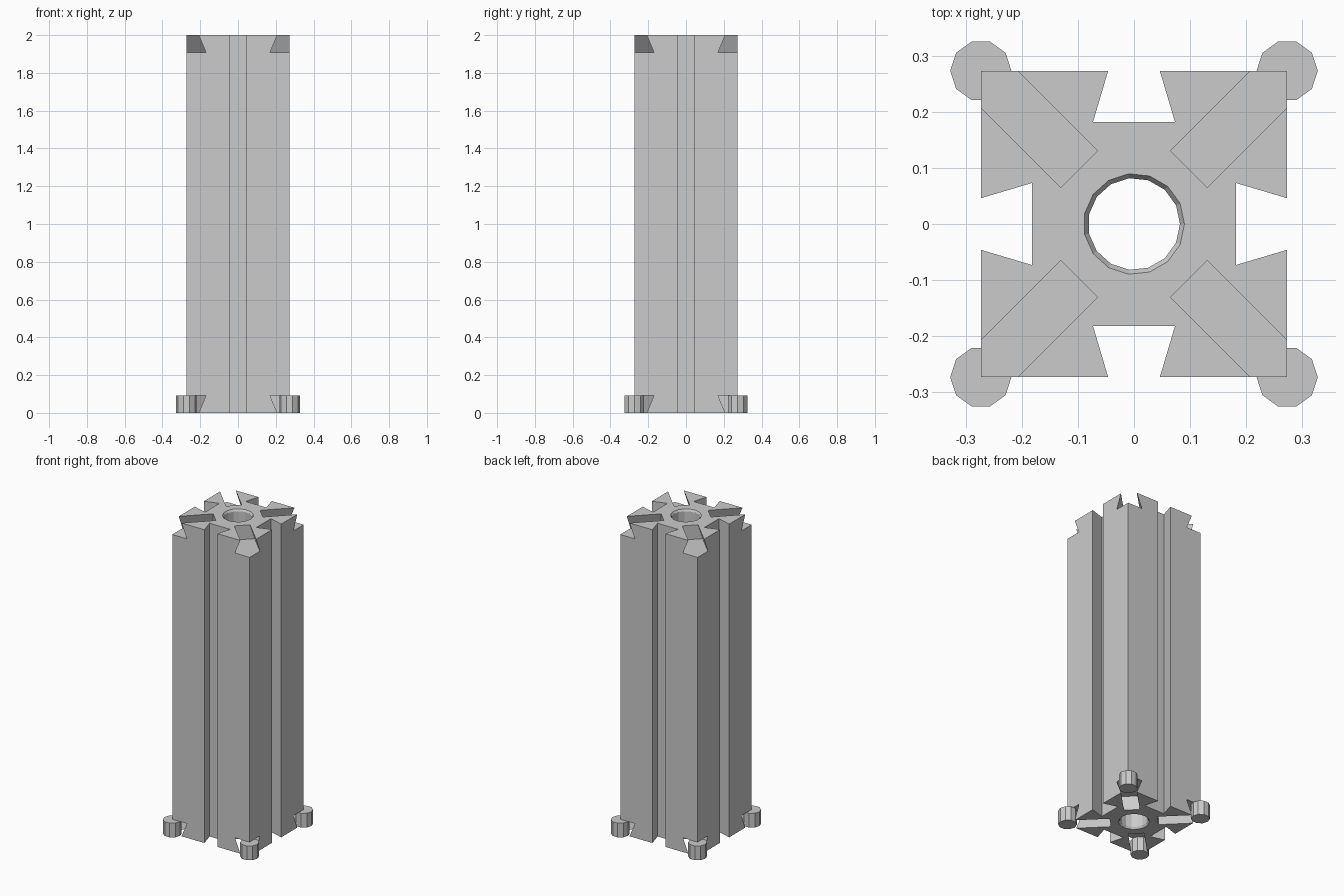
import bpy, bmesh
from math import sin, cos, pi, sqrt
from mathutils import Matrix, Vector

if "Cube" in bpy.data.objects:
    bpy.data.objects.remove(bpy.data.objects["Cube"], do_unlink=True)

H = 2.0          # column height
A = 0.273        # half width of the column
MOUTH, FLOOR, DEPTH = 0.046, 0.073, 0.091   # dovetail groove section

grey = bpy.data.materials.new("plain grey")
grey.use_nodes = True
colour = (0.6, 0.6, 0.6, 1)
grey.diffuse_color = colour
grey.node_tree.nodes["Principled BSDF"].inputs["Base Color"].default_value = colour


def stack(name, rings):
    """Closed solid skinned through a list of equal-length vertex rings."""
    bm = bmesh.new()
    loops = [[bm.verts.new(p) for p in ring] for ring in rings]
    n = len(loops[0])
    for lo, hi in zip(loops, loops[1:]):
        for i in range(n):
            j = (i + 1) % n
            bm.faces.new((lo[i], lo[j], hi[j], hi[i]))
    bm.faces.new(loops[0][::-1])
    bm.faces.new(loops[-1])
    bmesh.ops.recalc_face_normals(bm, faces=bm.faces)
    mesh = bpy.data.meshes.new(name)
    bm.to_mesh(mesh)
    bm.free()
    mesh.materials.append(grey)
    obj = bpy.data.objects.new(name, mesh)
    bpy.context.collection.objects.link(obj)
    return obj


def circle(r, n, z, x=0, y=0):
    return [(x + r * cos(2 * pi * k / n), y + r * sin(2 * pi * k / n), z) for k in range(n)]


def cut(obj, cutter):
    cutter.hide_render = True
    mod = obj.modifiers.new("cut", 'BOOLEAN')
    mod.operation, mod.solver, mod.object = 'DIFFERENCE', 'EXACT', cutter
    bpy.context.view_layer.objects.active = obj
    bpy.ops.object.modifier_apply(modifier=mod.name)
    bpy.data.objects.remove(cutter, do_unlink=True)


# Square column with a dovetail groove down each side
side = [(A, -A), (A, -MOUTH), (A - DEPTH, -FLOOR), (A - DEPTH, FLOOR), (A, MOUTH)]
outline = [Matrix.Rotation(q * pi / 2, 3, 'Z') @ Vector((x, y, 0))
           for q in range(4) for x, y in side]
column = stack("grooved_column", [[p + Vector((0, 0, z)) for p in outline] for z in (0, H)])

# Central bore, bevelled at both ends
R, r, bevel, over = 0.09, 0.082, 0.012, 0.05
cut(column, stack("bore_cutter", [circle(rad, 15, z) for rad, z in (
    (R, -over), (R, 0), (r, bevel), (r, H - bevel), (R, H), (R, H + over))]))

# Diagonal dovetail grooves at the corners of both ends
inner, outer = 0.138, 0.5
ext = 0.02
wide = MOUTH - (FLOOR - MOUTH) * ext / DEPTH
for z_end, s in ((H, 1), (0, -1)):
    section = [(-FLOOR, z_end - s * DEPTH), (FLOOR, z_end - s * DEPTH),
               (wide, z_end + s * ext), (-wide, z_end + s * ext)]
    for q in range(4):
        turn = Matrix.Rotation(pi / 4 + q * pi / 2, 3, 'Z')
        cut(column, stack("groove_cutter",
                          [[turn @ Vector((d, w, z)) for w, z in section] for d in (inner, outer)]))

# Ten-sided pegs at the foot of each corner
for fb, y in (("front", -A), ("back", A)):
    for lr, x in (("left", A), ("right", -A)):
        stack(f"{fb}_{lr}_peg", [circle(0.0545, 10, z, x, y) for z in (0, DEPTH)])
